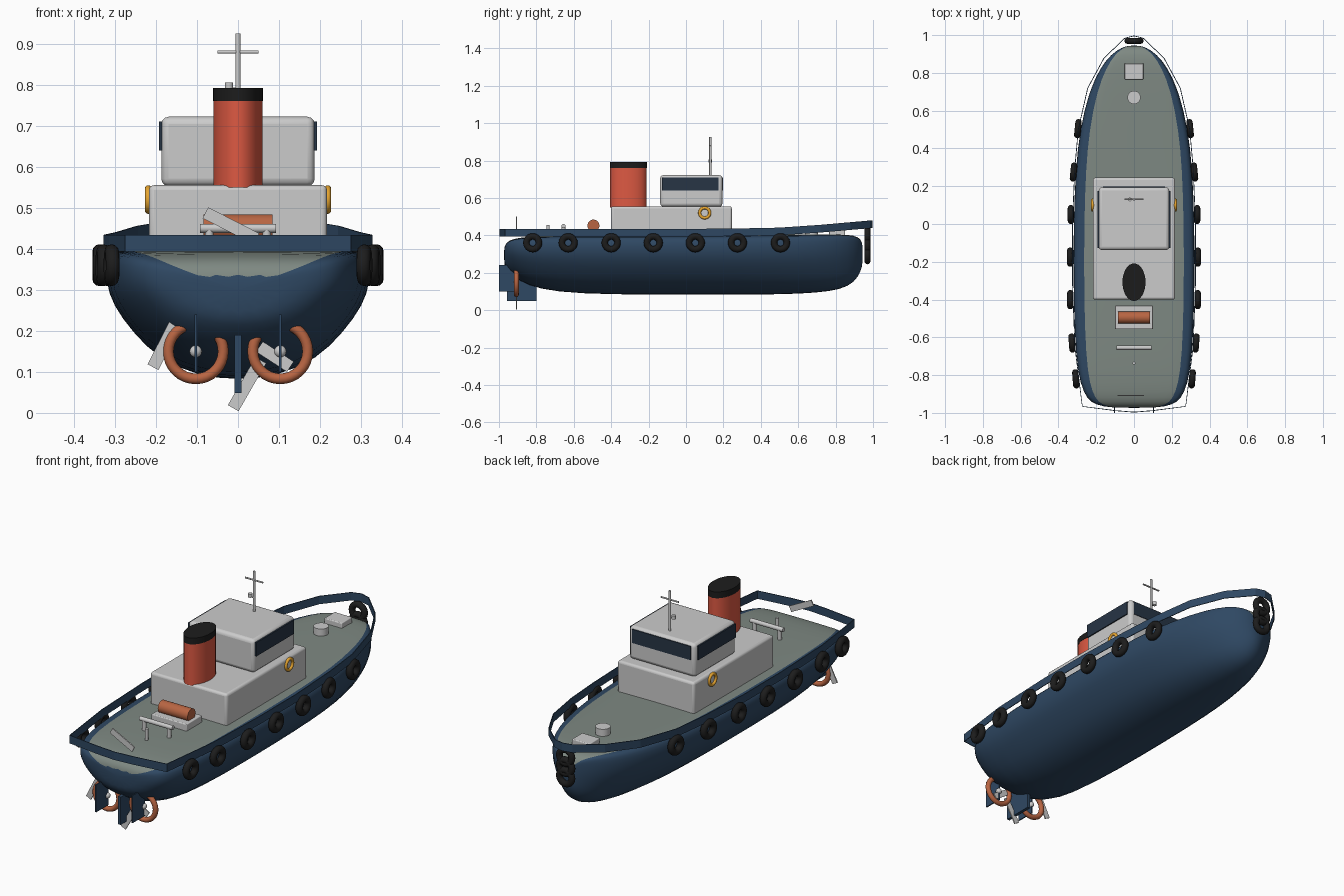
import bpy, bmesh, math
from math import pi, radians

if "Cube" in bpy.data.objects:
    bpy.data.objects.remove(bpy.data.objects["Cube"])


def mat(name, rgb):
    m = bpy.data.materials.new(name)
    m.diffuse_color = (*rgb, 1)
    m.use_nodes = True
    m.node_tree.nodes["Principled BSDF"].inputs["Base Color"].default_value = m.diffuse_color
    return m


NAVY = mat("navy", (0.028, 0.065, 0.125))
DECK = mat("deck_green", (0.21, 0.25, 0.225))
BLACK = mat("rubber", (0.012, 0.012, 0.012))
RED = mat("red", (0.72, 0.10, 0.055))
ORANGE = mat("copper", (0.48, 0.13, 0.055))
GOLD = mat("gold", (0.8, 0.38, 0.03))
GLASS = mat("glass", (0.02, 0.035, 0.06))


def finish(o, name, m=None, smooth=True):
    o.name = name
    if m:
        o.data.materials.append(m)
    if smooth:
        bpy.context.view_layer.objects.active = o
        bpy.ops.object.shade_smooth_by_angle(angle=radians(35))
    return o


def box(name, lo, hi, m=None, bevel=0, rot=(0, 0, 0)):
    c = [(a + b) / 2 for a, b in zip(lo, hi)]
    bpy.ops.mesh.primitive_cube_add(size=1, location=c)
    o = bpy.context.object
    o.scale = [b - a for a, b in zip(lo, hi)]
    bpy.ops.object.transform_apply(location=False, rotation=False, scale=True)
    o.rotation_euler = rot
    if bevel:
        b = o.modifiers.new("bevel", 'BEVEL')
        b.width, b.segments = bevel, 3
    return finish(o, name, m, bool(bevel))


def cyl(name, loc, r, h, m=None, rot=(0, 0, 0), sy=1):
    bpy.ops.mesh.primitive_cylinder_add(vertices=32, radius=r, depth=h, location=loc, rotation=rot)
    o = bpy.context.object
    o.scale.y = sy
    return finish(o, name, m)


def ring(name, loc, R, r, m, rot):
    bpy.ops.mesh.primitive_torus_add(major_radius=R, minor_radius=r, major_segments=32,
                                     minor_segments=12, location=loc, rotation=rot)
    return finish(bpy.context.object, name, m)


def ball(name, loc, r):
    bpy.ops.mesh.primitive_uv_sphere_add(segments=16, ring_count=10, radius=r, location=loc)
    return finish(bpy.context.object, name)


def mesh_object(name, bm):
    me = bpy.data.meshes.new(name)
    bmesh.ops.recalc_face_normals(bm, faces=bm.faces)
    bm.to_mesh(me)
    bm.free()
    o = bpy.data.objects.new(name, me)
    bpy.context.collection.objects.link(o)
    o.select_set(True)
    return o


# hull: lofted stations (y, half width, keel z, deck z)
stations = [(-.974, .12, .24, .335), (-.958, .205, .215, .363), (-.925, .25, .18, .38),
            (-.85, .285, .13, .39), (-.7, .31, .093, .395), (-.4, .322, .08, .396),
            (0, .322, .08, .396), (.3, .31, .08, .398), (.5, .287, .081, .4),
            (.7, .24, .089, .402), (.83, .178, .108, .402), (.9, .12, .145, .398),
            (.935, .065, .205, .38), (.945, .025, .25, .345)]
half = [(0, 0), (.3, .03), (.6, .16), (.8, .37), (.95, .58), (1, .75), (.995, .9),
        (.955, .97), (.88, 1), (.45, 1.005), (0, 1.01)]
section = half + [(-x, z) for x, z in half[-2:0:-1]]
n = len(section)
bm = bmesh.new()
loops = [[bm.verts.new((fx * w, y, zb + fz * (zt - zb))) for fx, fz in section]
         for y, w, zb, zt in stations]
for a, b in zip(loops, loops[1:]):
    for i in range(n):
        f = bm.faces.new((a[i], a[(i + 1) % n], b[(i + 1) % n], b[i]))
        f.material_index = 1 if 8 <= i <= 11 else 0
bm.faces.new(loops[0])
bm.faces.new(loops[-1])
hull = mesh_object("hull", bm)
hull.data.materials.append(NAVY)
hull.data.materials.append(DECK)
hull.data.polygons.foreach_set("use_smooth", [True] * len(hull.data.polygons))
hull.modifiers.new("smooth", 'SUBSURF').levels = 1
hull.modifiers["smooth"].render_levels = 1

# bulwark: thin upright band following the deck edge (x, y, rise)
edge = [(0, -.998, 0), (.1, -.99, 0), (.275, -.967, 0), (.315, -.65, 0), (.328, -.3, 0),
        (.328, 0, 0), (.315, .3, .003), (.297, .5, .007), (.247, .72, .022),
        (.16, .88, .036), (.05, .985, .045), (0, .998, .046)]
loop = edge + [(-x, y, r) for x, y, r in edge[-2:0:-1]]
bm = bmesh.new()
lo = [bm.verts.new((x, y, .393 + r)) for x, y, r in loop]
hi = [bm.verts.new((x, y, .434 + r)) for x, y, r in loop]
for i in range(len(loop)):
    j = (i + 1) % len(loop)
    bm.faces.new((lo[i], lo[j], hi[j], hi[i]))
bulwark = finish(mesh_object("bulwark", bm), "bulwark", NAVY, False)
bulwark.modifiers.new("thickness", 'SOLIDIFY').thickness = .004

# superstructure
box("deckhouse", (-.217, -.4, .385), (.217, .245, .555), bevel=.012)
box("wheelhouse", (-.187, -.138, .553), (.187, .195, .722), bevel=.018)
box("bow_window", (-.165, .18, .64), (.165, .198, .71), GLASS)

# funnel
cyl("funnel", (0, -.308, .655), .06, .21, RED, sy=1.62)
cyl("funnel_cap", (0, -.308, .776), .061, .032, BLACK, sy=1.63)

# mast
cyl("mast", (0, .13, .82), .006, .21)
cyl("mast_crossbar", (0, .13, .88), .004, .1, rot=(0, pi / 2, 0))
cyl("mast_lamp", (-.022, .13, .797), .01, .018)
cyl("lamp_bracket", (-.01, .13, .79), .003, .025, rot=(0, pi / 2, 0))

# aft deck gear
box("winch_base", (-.1, -.557, .385), (.1, -.432, .432), bevel=.004)
cyl("winch_drum", (0, -.495, .452), .032, .168, ORANGE, rot=(0, pi / 2, 0))
cyl("towing_bar", (0, -.655, .45), .011, .185, rot=(0, pi / 2, 0))
cyl("tow_hook", (0, -.737, .42), .008, .07)

# foredeck gear
cyl("capstan", (0, .67, .415), .035, .05)
box("hatch", (-.05, .765, .385), (.05, .85, .43), bevel=.004)

# mirrored parts
tyres = [(-.82, .308), (-.63, .328), (-.4, .337), (-.175, .338), (.05, .334), (.275, .32), (.505, .297)]
for s, side in ((1, "right"), (-1, "left")):
    box("side_window_" + side, (s * .189 - .004, -.127, .64), (s * .189 + .004, .175, .71), GLASS)
    ring("lifebuoy_" + side, (s * .219, .1, .52), .027, .008, GOLD, (0, pi / 2, 0))
    cyl("bar_post_" + side, (s * .07, -.655, .418), .01, .07)
    for i, (y, x) in enumerate(tyres):
        turn = -s * math.atan2(-.08 if y < -.6 else (.1 if y > .2 else 0), 1)
        ring(f"tyre_{side}_{i}", (s * x, y, .36), .034, .017, BLACK, (0, pi / 2, -turn))
    # propeller nozzle, hub and side rudder
    ring("nozzle_" + side, (s * .103, -.907, .15), .067, .013, ORANGE, (pi / 2, 0, 0))
    ball("hub_" + side, (s * .103, -.907, .15), .015)
    box("side_rudder_" + side, (s * .103 - .003, -1, .1), (s * .103 + .003, -.9, .24), NAVY)

# bow fender tyres
for i, z in enumerate((.4, .348, .296)):
    ring(f"bow_tyre_{i}", (0, .97, z), .035, .016, BLACK, (pi / 2, 0, 0))

# centre rudder
box("centre_rudder", (-.008, -.957, .048), (.008, -.8, .19), NAVY)

# flat propeller blades (x, z, length, tilt in degrees)
for i, (x, z, length, tilt) in enumerate([(-.017, .456, .14, 27), (.022, .07, .135, -60),
                                          (-.18, .165, .12, -63), (.09, .137, .09, 33)]):
    box(f"propeller_blade_{i}", (x - length / 2, -.91, z - .015), (x + length / 2, -.904, z + .015),
        rot=(0, radians(tilt), 0))
